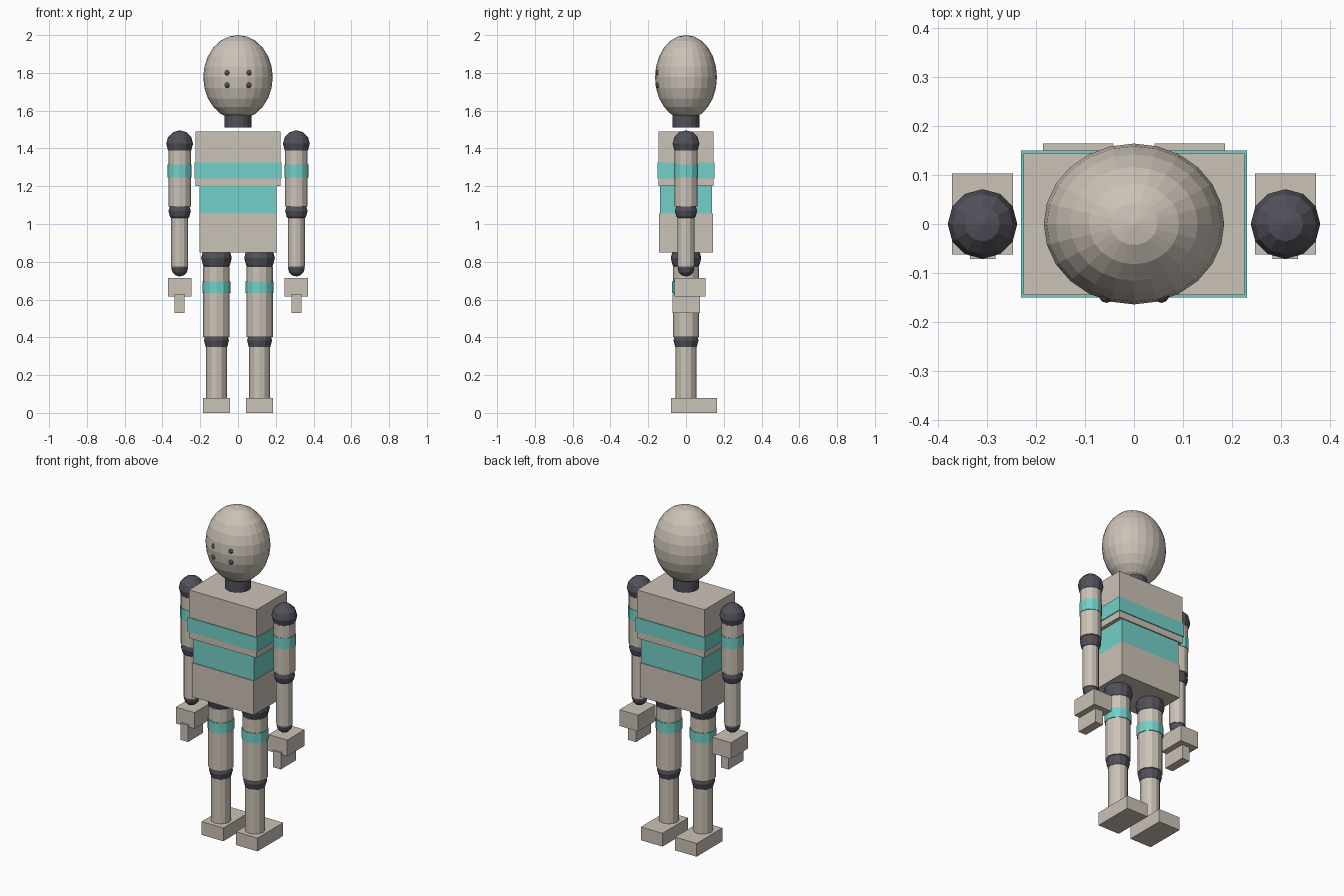
import bpy

if "Cube" in bpy.data.objects:
    bpy.data.objects.remove(bpy.data.objects["Cube"])


def material(name, rgb):
    m = bpy.data.materials.new(name)
    m.diffuse_color = (*rgb, 1)
    m.use_nodes = True
    m.node_tree.nodes["Principled BSDF"].inputs["Base Color"].default_value = m.diffuse_color
    return m


BEIGE = material("warm_beige", (0.60, 0.54, 0.47))
TEAL = material("teal", (0.17, 0.63, 0.58))
DARK = material("dark_grey", (0.085, 0.082, 0.105))


def finish(name, mat):
    ob = bpy.context.object
    ob.name = name
    ob.data.materials.append(mat)
    return ob


def box(name, mat, x, y, z):
    """Box from (min, max) ranges on each axis."""
    bpy.ops.mesh.primitive_cube_add(size=1, location=[(a + b) / 2 for a, b in (x, y, z)])
    ob = finish(name, mat)
    ob.scale = [b - a for a, b in (x, y, z)]


def tube(name, mat, x, r, z0, z1, sides=12):
    bpy.ops.mesh.primitive_cylinder_add(vertices=sides, radius=r, depth=z1 - z0,
                                        location=(x, 0, (z0 + z1) / 2))
    finish(name, mat)


def ball(name, mat, loc, r, segments=12, rings=6):
    bpy.ops.mesh.primitive_uv_sphere_add(segments=segments, ring_count=rings,
                                         radius=1, location=loc)
    finish(name, mat).scale = r


# Head, eyes and neck
ball("head", BEIGE, (0, 0, 1.777), (0.184, 0.164, 0.223), 24, 12)
for x in (-0.056, 0.056):
    for z in (1.735, 1.80):
        ball("eye", DARK, (x, -0.145, z), (0.016, 0.016, 0.016), 10, 6)
tube("neck", DARK, 0, 0.071, 1.51, 1.60, 16)

# Body blocks
box("chest", BEIGE, (-0.225, 0.225), (-0.145, 0.145), (1.20, 1.49))
box("chest_band", TEAL, (-0.23, 0.23), (-0.15, 0.15), (1.24, 1.325))
box("waist", TEAL, (-0.203, 0.203), (-0.138, 0.138), (1.055, 1.20))
box("pelvis", BEIGE, (-0.205, 0.205), (-0.143, 0.143), (0.85, 1.055))

for side, s in (("left", 1), ("right", -1)):
    # Arm
    x = s * 0.309
    ball(side + "_shoulder", DARK, (x, 0, 1.425), (0.071, 0.071, 0.071))
    tube(side + "_upper_arm", BEIGE, x, 0.06, 1.093, 1.40)
    tube(side + "_arm_band", TEAL, x, 0.063, 1.247, 1.315)
    ball(side + "_elbow", DARK, (x, 0, 1.068), (0.059, 0.059, 0.059))
    tube(side + "_forearm", BEIGE, x, 0.045, 0.775, 1.06)
    ball(side + "_wrist", DARK, (x, 0, 0.766), (0.044, 0.044, 0.044))
    box(side + "_hand", BEIGE, (x - 0.062, x + 0.062), (-0.062, 0.103), (0.615, 0.713))
    box(side + "_fingers", BEIGE, (x - 0.026, x + 0.026), (-0.071, 0.073), (0.53, 0.63))
    # Leg
    x = s * 0.114
    ball(side + "_hip", DARK, (x, 0, 0.82), (0.081, 0.081, 0.081))
    tube(side + "_thigh", BEIGE, x, 0.07, 0.403, 0.775)
    tube(side + "_thigh_band", TEAL, x, 0.074, 0.634, 0.695)
    ball(side + "_knee", DARK, (x, 0, 0.383), (0.066, 0.066, 0.066))
    tube(side + "_shin", BEIGE, x, 0.055, 0.07, 0.37)
    box(side + "_foot", BEIGE, (x - 0.072, x + 0.072), (-0.08, 0.164), (0, 0.08))
